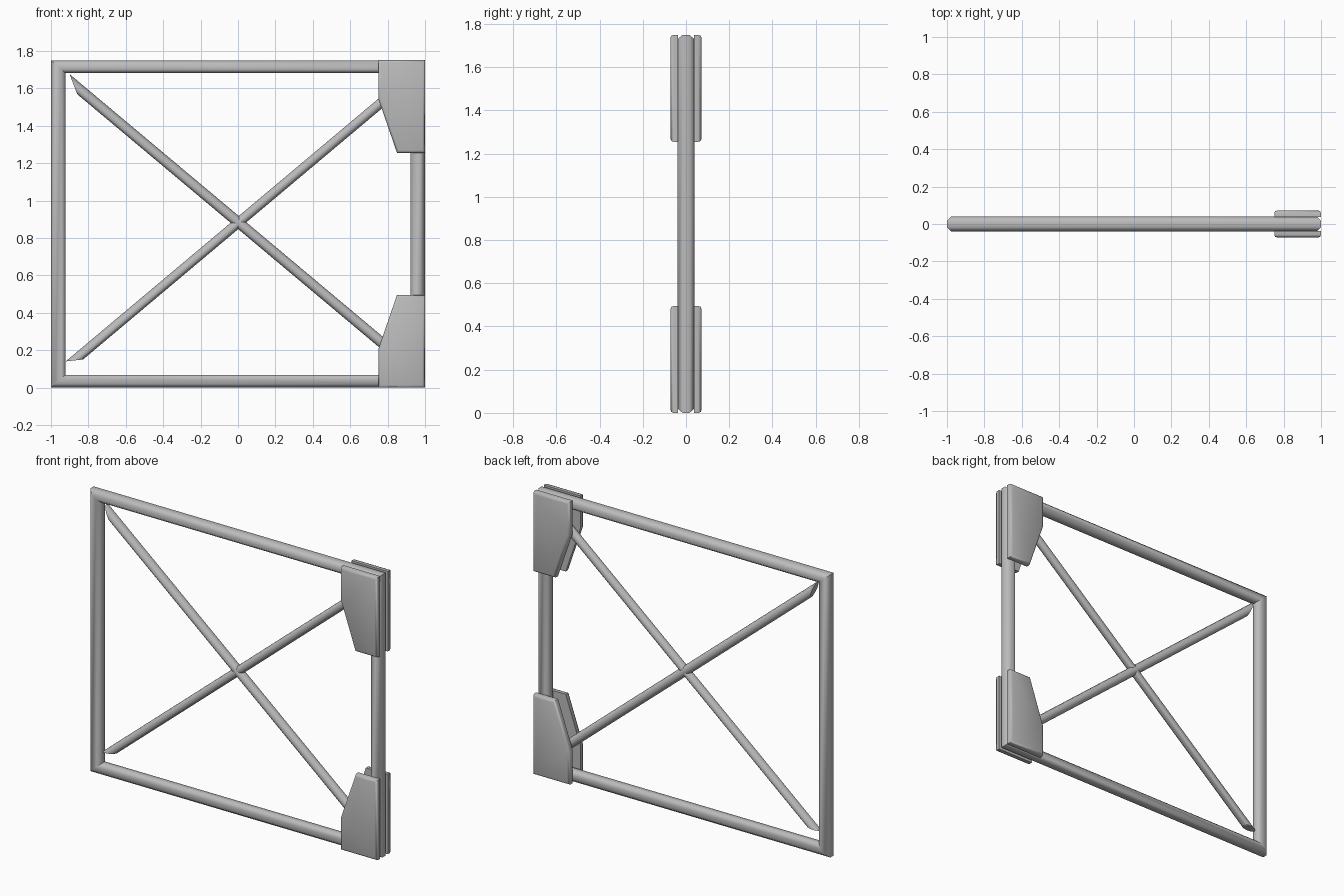
import bpy, bmesh, math
from mathutils import Vector

cube = bpy.data.objects.get("Cube")
if cube:
    bpy.data.objects.remove(cube)

steel = bpy.data.materials.new("grey_steel")
steel.use_nodes = True
steel.diffuse_color = (0.5, 0.5, 0.5, 1)
steel.node_tree.nodes["Principled BSDF"].inputs["Base Color"].default_value = (0.5, 0.5, 0.5, 1)

MID = 0.875


def finish(name, bm, angle):
    bmesh.ops.recalc_face_normals(bm, faces=bm.faces)
    mesh = bpy.data.meshes.new(name)
    bm.to_mesh(mesh)
    bm.free()
    mesh.materials.append(steel)
    obj = bpy.data.objects.new(name, mesh)
    bpy.context.collection.objects.link(obj)
    bpy.ops.object.select_all(action='DESELECT')
    obj.select_set(True)
    bpy.context.view_layer.objects.active = obj
    bpy.ops.object.shade_smooth_by_angle(angle=math.radians(angle))
    return obj


def bridge(bm, a, b):
    n = len(a)
    for i in range(n):
        bm.faces.new((a[i], a[(i + 1) % n], b[(i + 1) % n], b[i]))


# Mitred tube frame: an octagonal section carried round four corners
def tube_frame():
    bm = bmesh.new()
    radius = 0.039 / math.cos(math.pi / 8)
    section = [(radius * math.cos(a), radius * math.sin(a))
               for a in (math.pi / 8 + i * math.pi / 4 for i in range(8))]
    rings = []
    for sx, sz in ((-1, -1), (1, -1), (1, 1), (-1, 1)):
        rings.append([bm.verts.new((sx * (0.961 + u), v, MID + sz * (0.841 + u * 0.87)))
                      for u, v in section])
    for i in range(4):
        bridge(bm, rings[i], rings[(i + 1) % 4])
    return finish("tube_frame", bm, 50)


# Round brace whose start is cut along a given direction
def brace(name, start, end, cut, radius):
    bm = bmesh.new()
    start, end, cut = Vector(start), Vector(end), Vector(cut)
    axis = (end - start).normalized()
    side = Vector((0, 1, 0))
    up = axis.cross(side)
    slant = cut.dot(axis) / cut.dot(up)
    rings = [[], []]
    for i in range(12):
        a = i * math.tau / 12
        off = up * math.cos(a) * radius + side * math.sin(a) * radius
        rings[0].append(bm.verts.new(start + off + axis * slant * radius * math.cos(a)))
        rings[1].append(bm.verts.new(end + off))
    bridge(bm, *rings)
    for ring in rings:
        bm.faces.new(ring)
    return finish(name, bm, 40)


# Gusset plate with its outer rim bevelled
def gusset(name, sy, sz):
    bm = bmesh.new()
    outline = ((0.75, 0.875), (1, 0.875), (1, 0.38), (0.85, 0.38), (0.75, 0.67))
    inner = [bm.verts.new((x, sy * 0.037, MID + sz * z)) for x, z in outline]
    outer = [bm.verts.new((x, sy * 0.072, MID + sz * z)) for x, z in outline]
    bridge(bm, inner, outer)
    bm.faces.new(inner)
    rim = bm.faces.new(outer)
    bmesh.ops.recalc_face_normals(bm, faces=bm.faces)
    bmesh.ops.bevel(bm, geom=list(rim.edges), offset=0.014, segments=2,
                    profile=0.5, affect='EDGES')
    return finish(name, bm, 50)


tube_frame()
brace("falling_brace", (-0.88, 0, 1.622), (0.9, 0, 0.13), (0.04, 0, -0.105), 0.028)
brace("rising_brace", (-0.875, 0, 0.145), (0.9, 0, 1.636), (0.09, 0, 0.01), 0.026)
for sz, level in ((1, "upper"), (-1, "lower")):
    for sy, face in ((-1, "front"), (1, "back")):
        gusset(f"{level}_{face}_gusset", sy, sz)
